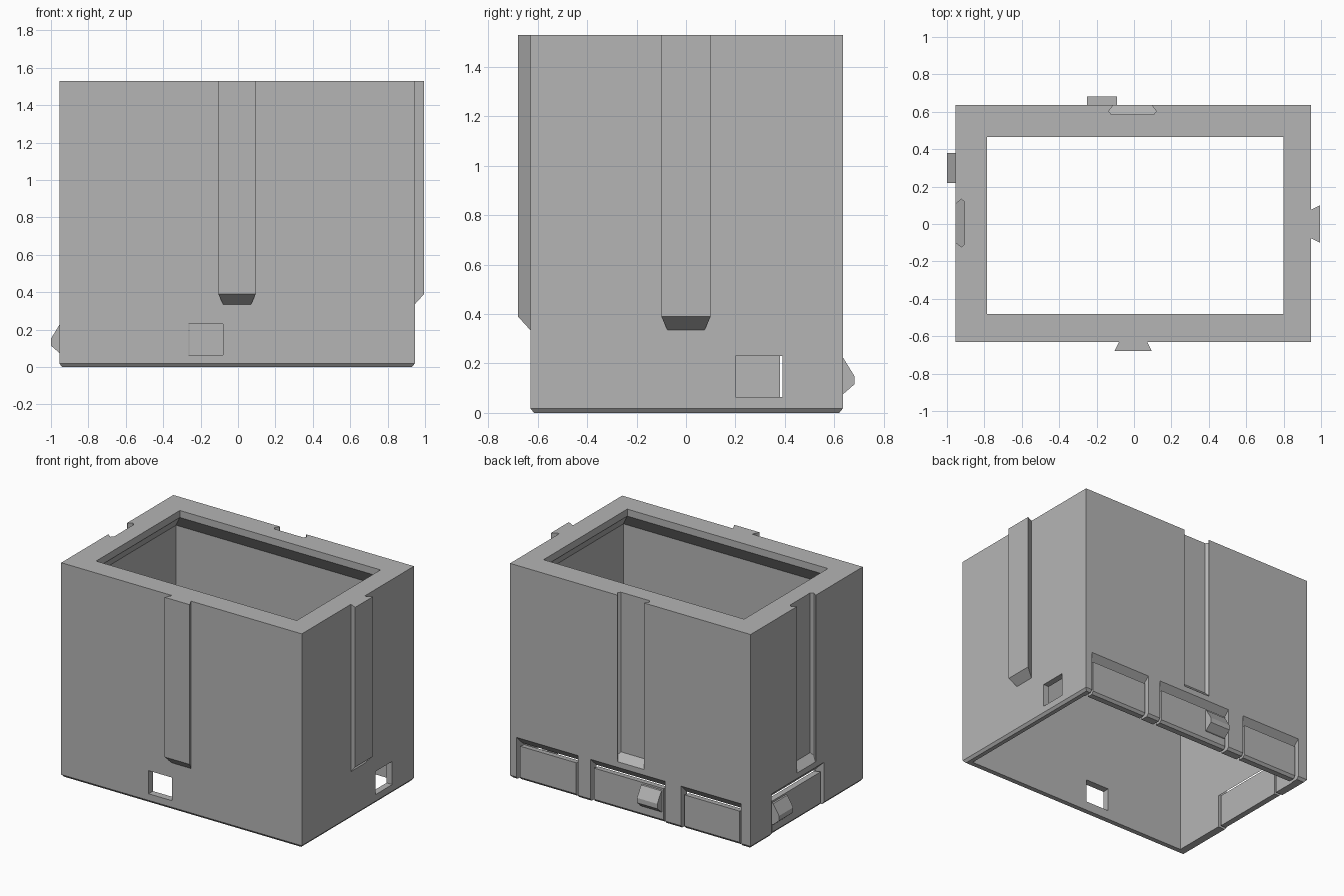
import bpy
import bmesh

cube = bpy.data.objects.get("Cube")
if cube:
    bpy.data.objects.remove(cube)

GREY = (0.46, 0.46, 0.46, 1)
plastic = bpy.data.materials.new("grey_plastic")
plastic.use_nodes = True
plastic.diffuse_color = GREY
plastic.node_tree.nodes["Principled BSDF"].inputs["Base Color"].default_value = GREY

# Outer walls
LEFT, RIGHT, FRONT, BACK, HEIGHT = -0.955, 0.945, -0.63, 0.635, 1.53

# Each side maps (along, outward, up) to a point
SIDES = {
    "front": lambda u, d, z: (u, FRONT - d, z),
    "back": lambda u, d, z: (u, BACK + d, z),
    "left": lambda u, d, z: (LEFT - d, u, z),
    "right": lambda u, d, z: (RIGHT + d, u, z),
}


def loft(name, rings):
    """Closed solid through rings of equal point count."""
    bm = bmesh.new()
    loops = [[bm.verts.new(p) for p in ring] for ring in rings]
    n = len(loops[0])
    for a, b in zip(loops, loops[1:]):
        for i in range(n):
            j = (i + 1) % n
            bm.faces.new((a[i], a[j], b[j], b[i]))
    bm.faces.new(loops[0])
    bm.faces.new(loops[-1])
    bmesh.ops.recalc_face_normals(bm, faces=bm.faces)
    mesh = bpy.data.meshes.new(name)
    bm.to_mesh(mesh)
    bm.free()
    mesh.materials.append(plastic)
    obj = bpy.data.objects.new(name, mesh)
    bpy.context.collection.objects.link(obj)
    return obj


def rect(x0, x1, y0, y1, z, grow=0):
    x0, x1, y0, y1 = x0 - grow, x1 + grow, y0 - grow, y1 + grow
    return [(x0, y0, z), (x1, y0, z), (x1, y1, z), (x0, y1, z)]


def extrude_along(name, side, u0, u1, profile):
    """Extrude a (outward, up) profile along a side."""
    place = SIDES[side]
    return loft(name, [[place(u, d, z) for d, z in profile] for u in (u0, u1)])


def rail(name, side, centre, profile, foot, top):
    """Upright dovetail from (half width, outward) pairs, with a sloping foot."""
    place = SIDES[side]
    outline = [(centre + w, d) for w, d in profile]
    outline += [(centre - w, d) for w, d in reversed(profile)]
    return loft(name, [[place(u, d, foot + abs(d) * 1.1) for u, d in outline],
                       [place(u, d, top) for u, d in outline]])


# Shell with a chamfered foot
outer = (LEFT, RIGHT, FRONT, BACK)
shell = loft("box_shell", [rect(*outer, 0, -0.015), rect(*outer, 0.018),
                           rect(*outer, HEIGHT)])

# Cavity narrowing to the rim
mouth = (-0.785, 0.80, -0.48, 0.465)
cutters = [loft("cavity_cutter", [rect(*mouth, -0.1, 0.1), rect(*mouth, 1.36, 0.1),
                                  rect(*mouth, 1.48), rect(*mouth, 1.6)])]

# Latch holes
hole = [(-0.12, 0.065), (0.05, 0.065), (0.05, 0.23), (-0.12, 0.23)]
for side, u0, u1 in (("front", -0.265, -0.08), ("right", 0.2, 0.39)):
    cutters.append(extrude_along(side + "_hole_cutter", side, u0, u1, hole))

# Dovetail grooves
groove = [(0.105, 0.01), (0.105, -0.004), (0.128, -0.032), (0.113, -0.05)]
for side, centre in (("back", -0.008), ("left", 0.005)):
    cutters.append(rail(side + "_groove_cutter", side, centre, groove, 0.335, 1.6))

# Flap openings with sloping roofs, and the flaps inside them
pocket = [(0.03, -0.05), (0.03, 0.33), (-0.09, 0.215), (-0.09, -0.05)]
flap = [(-0.025, 0), (-0.01, 0.018), (-0.01, 0.24), (-0.062, 0.232), (-0.066, 0)]
FLAPS = (("back", "right", 0.41, 0.895), ("back", "middle", -0.28, 0.31),
         ("back", "left", -0.88, -0.405), ("left", "middle", -0.19, 0.40))
for side, spot, u0, u1 in FLAPS:
    label = f"{side}_{spot}_flap"
    cutters.append(extrude_along(label + "_cutter", side, u0, u1, pocket))
    extrude_along(label, side, u0 + 0.02, u1 - 0.02, flap)

# Cut the shell
for cutter in cutters:
    mod = shell.modifiers.new(cutter.name, "BOOLEAN")
    mod.operation = "DIFFERENCE"
    mod.solver = "EXACT"
    mod.object = cutter
graph = bpy.context.evaluated_depsgraph_get()
graph.update()
cut_mesh = bpy.data.meshes.new_from_object(shell.evaluated_get(graph))
shell.modifiers.clear()
shell.data = cut_mesh
for cutter in cutters:
    bpy.data.objects.remove(cutter)

# Dovetail tongues
tongue = [(0.075, -0.01), (0.075, 0), (0.1, 0.05)]
for side, centre in (("front", -0.005), ("right", 0)):
    rail(side + "_tongue", side, centre, tongue, 0.335, HEIGHT)

# Latch clips
clip = [(-0.02, 0.07), (0, 0.075), (0.046, 0.115), (0.046, 0.15), (0, 0.225), (-0.02, 0.23)]
for side, u0, u1 in (("back", -0.25, -0.09), ("left", 0.22, 0.38)):
    extrude_along(side + "_clip", side, u0, u1, clip)
